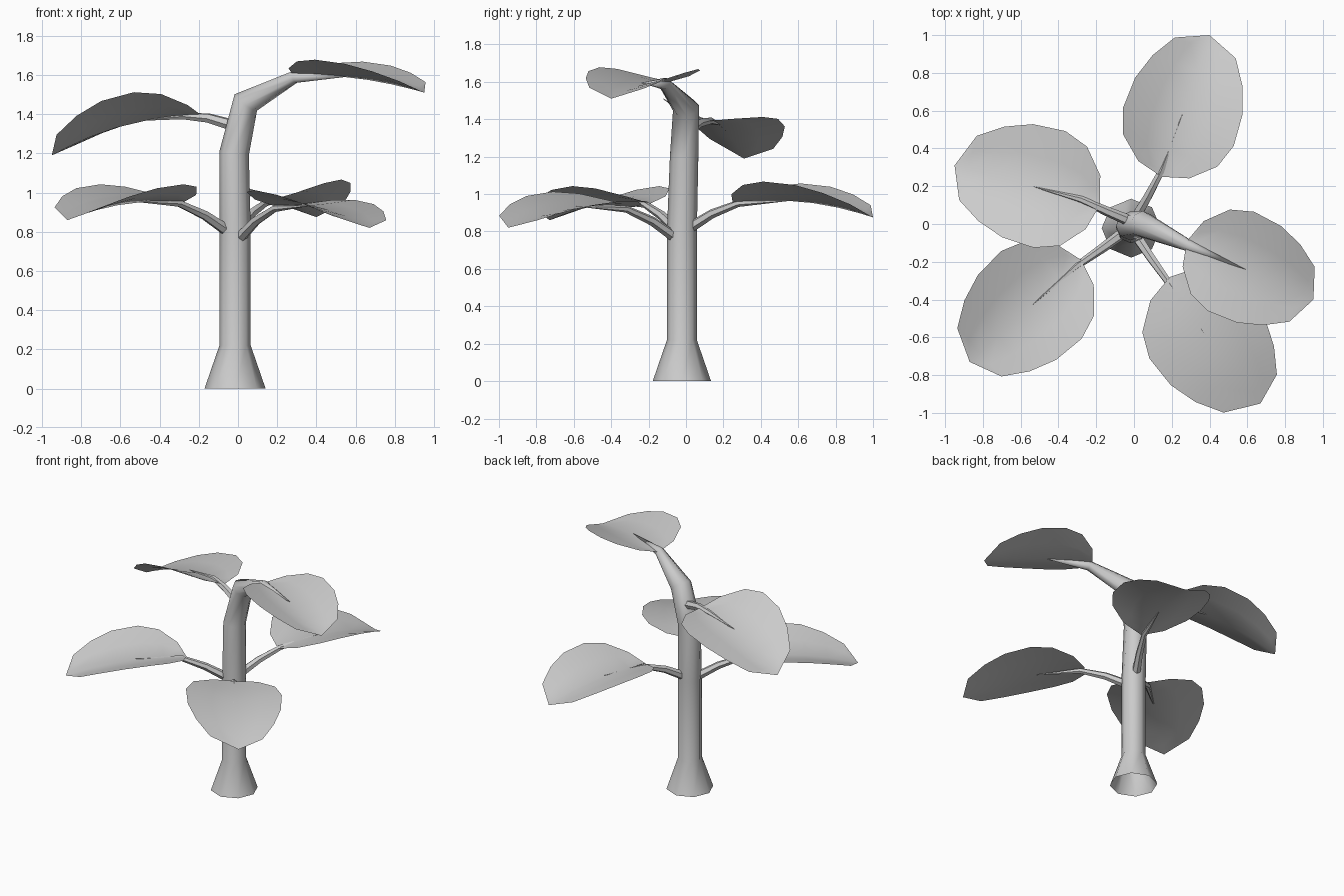
import bpy, bmesh, math
from mathutils import Vector

if "Cube" in bpy.data.objects:
    bpy.data.objects.remove(bpy.data.objects["Cube"])

Z = Vector((0, 0, 1))


def finish(name, bm, angle):
    bmesh.ops.remove_doubles(bm, verts=bm.verts, dist=0.0005)
    mesh = bpy.data.meshes.new(name)
    bm.to_mesh(mesh)
    bm.free()
    ob = bpy.data.objects.new(name, mesh)
    bpy.context.collection.objects.link(ob)
    bpy.ops.object.select_all(action='DESELECT')
    ob.select_set(True)
    bpy.context.view_layer.objects.active = ob
    bpy.ops.object.shade_smooth_by_angle(angle=math.radians(angle))
    return ob


def tube(name, path, sides):
    """Sweep a polygon along (point, radius) pairs, ends left open."""
    pts = [Vector(p) for p, r in path]
    bm = bmesh.new()
    rings = []
    for i, (p, r) in enumerate(path):
        before = (pts[i] - pts[i - 1]).normalized() if i else Vector()
        after = (pts[i + 1] - pts[i]).normalized() if i + 1 < len(pts) else Vector()
        q = Z.rotation_difference(before + after)
        ring = []
        for k in range(sides):
            a = 2 * math.pi * k / sides
            ring.append(bm.verts.new(pts[i] + q @ Vector((r * math.cos(a), r * math.sin(a), 0))))
        rings.append(ring)
    for lo, hi in zip(rings, rings[1:]):
        for k in range(sides):
            n = (k + 1) % sides
            bm.faces.new((lo[k], lo[n], hi[n], hi[k]))
    return finish(name, bm, 50)


# Half outline of a leaf: fraction of length, fraction of half width
OUTLINE = [(0, 0), (0.05, 0.46), (0.185, 0.85), (0.35, 1), (0.57, 0.97),
           (0.75, 0.81), (0.91, 0.55), (1, 0)]
COLUMNS = (-1, -0.5, 0, 0.5, 1)


def leaf(name, base, tip, mid_z, wl, wr, lift_l, lift_r):
    """Drooping blade, creased along the middle; left/right widths and lifts."""
    b, t = Vector(base), Vector(tip)
    axis = Vector((t.x - b.x, t.y - b.y, 0))
    side = Z.cross(axis).normalized()
    m = 0.4
    # quadratic droop through base, middle and tip heights
    d1, d2 = mid_z - b.z, t.z - b.z
    k = (d2 - d1 / m) / (1 - m)
    bm = bmesh.new()
    rows = []
    for f, w in OUTLINE:
        z = (d2 - k) * f + k * f * f
        row = []
        for c in COLUMNS:
            width, lift = (wl, lift_l) if c > 0 else (wr, lift_r)
            s = c * w
            h = z + lift * abs(s) ** 1.2
            # side edges reach slightly less far back than the middle
            row.append(bm.verts.new(b + axis * f + side * (s * width) + Z * h))
        rows.append(row)
    last = len(COLUMNS) - 1
    for i, (lo, hi) in enumerate(zip(rows, rows[1:])):
        for j in range(last):
            if i == 0:
                bm.faces.new((lo[2], hi[j], hi[j + 1])).normal_flip()
            elif i == len(rows) - 2:
                bm.faces.new((hi[2], lo[j], lo[j + 1]))
            else:
                bm.faces.new((lo[j], lo[j + 1], hi[j + 1], hi[j])).normal_flip()
    bmesh.ops.delete(bm, geom=[v for v in bm.verts if not v.link_faces], context='VERTS')
    for f in bm.faces:
        f.normal_update()
        if f.normal.z < 0:
            f.normal_flip()
    return finish(name, bm, 60)


# Trunk with flared foot, bending over into the top leaf
tube("trunk", [((-0.015, -0.022, 0), 0.156), ((-0.015, -0.022, 0.22), 0.08),
               ((-0.015, -0.022, 0.80), 0.08), ((-0.02, -0.01, 1.2), 0.076),
               ((0.04, 0, 1.46), 0.071), ((0.29, -0.115, 1.59), 0.033),
               ((0.59, -0.24, 1.595), 0)], 8)

# Stems: start, bend, under the leaf base, point in the blade
STEMS = {
    "back_right": [(0.0, 0.02, 0.82), (0.07, 0.14, 0.895), (0.145, 0.28, 0.95), (0.26, 0.59, 0.968)],
    "front_right": [(0.01, -0.06, 0.77), (0.09, -0.18, 0.855), (0.19, -0.32, 0.92), (0.38, -0.59, 0.935)],
    "front_left": [(-0.06, -0.05, 0.81), (-0.17, -0.13, 0.885), (-0.30, -0.22, 0.945), (-0.54, -0.43, 0.955)],
    "back_left": [(-0.03, 0.02, 1.345), (-0.15, 0.07, 1.38), (-0.28, 0.13, 1.392), (-0.54, 0.20, 1.365)],
}
for name, pts in STEMS.items():
    tube("stem_" + name, list(zip(pts, (0.03, 0.025, 0.019, 0))), 6)

# Leaves
leaf("leaf_back_right", (0.145, 0.25, 0.955), (0.40, 1.0, 0.875), 0.965, 0.31, 0.31, 0.09, 0.10)
leaf("leaf_front_right", (0.19, -0.28, 0.93), (0.67, -0.95, 0.82), 0.93, 0.29, 0.34, 0.03, 0.08)
leaf("leaf_front_left", (-0.28, -0.19, 0.95), (-0.87, -0.73, 0.86), 0.95, 0.31, 0.32, 0.09, 0.09)
leaf("leaf_back_left", (-0.18, 0.10, 1.39), (-0.95, 0.31, 1.19), 1.365, 0.31, 0.33, 0.14, 0.03)
leaf("leaf_top", (0.28, -0.09, 1.60), (0.95, -0.40, 1.51), 1.59, 0.29, 0.29, 0.075, 0.085)
